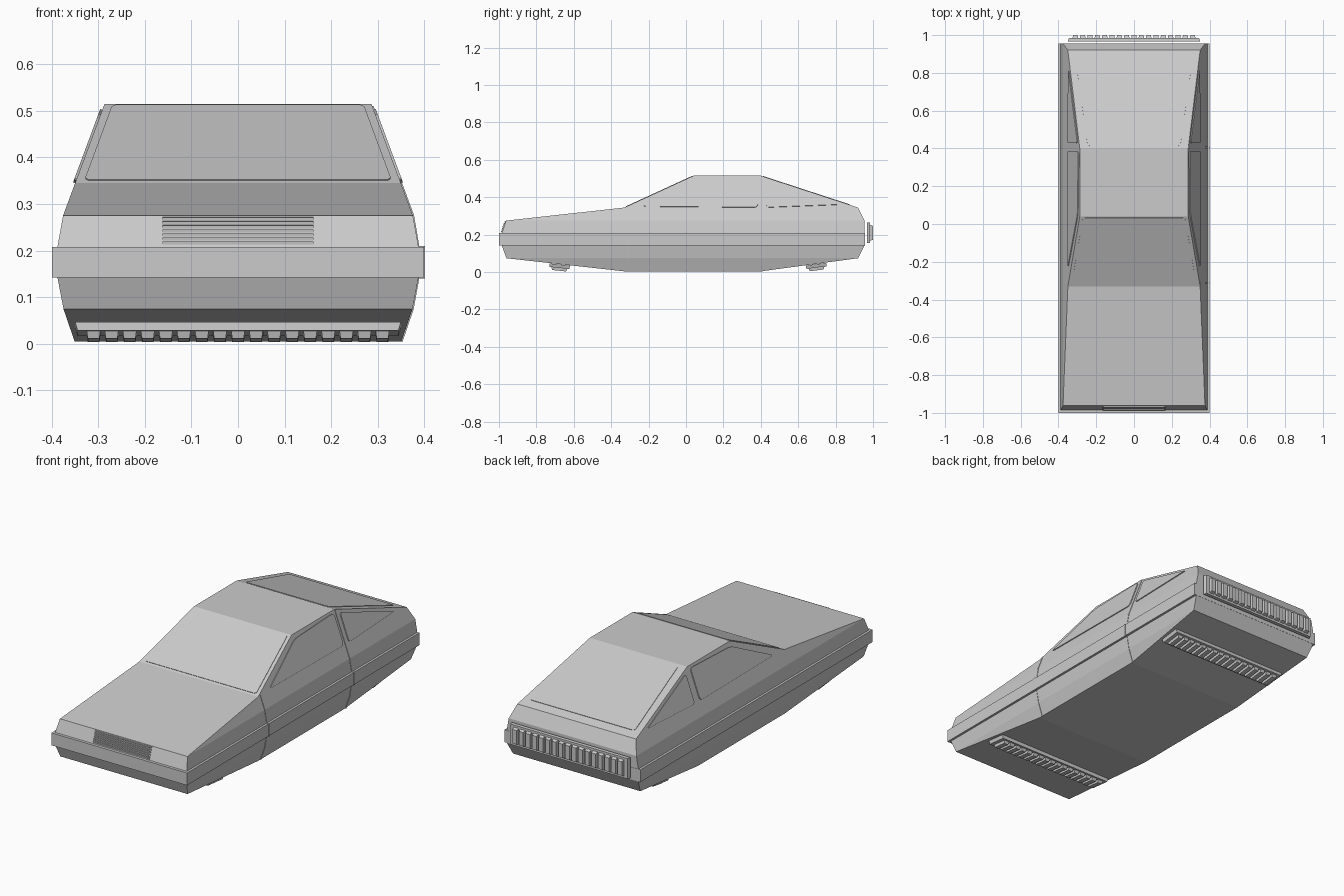
import bpy, bmesh, math
from mathutils import Vector, Matrix

if "Cube" in bpy.data.objects:
    bpy.data.objects.remove(bpy.data.objects["Cube"])

grey = bpy.data.materials.new("plain grey")
grey.diffuse_color = (0.6, 0.6, 0.6, 1)
grey.use_nodes = True
grey.node_tree.nodes["Principled BSDF"].inputs["Base Color"].default_value = grey.diffuse_color


def finish(bm, name):
    bmesh.ops.recalc_face_normals(bm, faces=bm.faces[:])
    me = bpy.data.meshes.new(name)
    bm.to_mesh(me)
    bm.free()
    me.materials.append(grey)
    ob = bpy.data.objects.new(name, me)
    bpy.context.collection.objects.link(ob)
    return ob


def add_box(bm, size, centre, mat=Matrix(), taper=1.0):
    """Box in local axes; the +z end is scaled by taper."""
    vs = bmesh.ops.create_cube(bm, size=1)["verts"]
    for v in vs:
        k = taper if v.co.z > 0 else 1.0
        p = Vector((v.co.x * size[0] * k, v.co.y * size[1] * k, v.co.z * size[2]))
        v.co = mat @ (p + Vector(centre))


def plate(name, pts, thick, rounding, mirror=False):
    """Thin pane with rounded corners, half sunk in the body surface."""
    bm = bmesh.new()
    bm.faces.new([bm.verts.new(p) for p in pts])
    bmesh.ops.bevel(bm, geom=bm.verts[:], offset=rounding, segments=3,
                    profile=0.5, affect='VERTICES')
    ob = finish(bm, name)
    s = ob.modifiers.new("thickness", 'SOLIDIFY')
    s.thickness, s.offset = thick, 0
    if mirror:
        ob.modifiers.new("mirror", 'MIRROR')
    return ob


# half width of the body against height
SECTION = [(0.004, 0.351), (0.074, 0.375), (0.142, 0.388),
           (0.208, 0.388), (0.275, 0.376), (0.515, 0.287)]


def half_width(z):
    for (z0, w0), (z1, w1) in zip(SECTION, SECTION[1:]):
        if z <= z1:
            return w0 + (w1 - w0) * (z - z0) / (z1 - z0)
    return SECTION[-1][1]


# body: side profile as a prism, trimmed by sloping side planes
profile = [(-.985, .208), (-.962, .275), (-.33, .345), (.04, .515), (.40, .515),
           (.92, .345), (.955, .275), (.955, .142), (.92, .074), (.40, .004),
           (-.33, .004), (-.96, .074), (-.985, .142)]
bm = bmesh.new()
f = bm.faces.new([bm.verts.new((-0.388, y, z)) for y, z in profile])
ex = bmesh.ops.extrude_face_region(bm, geom=[f])["geom"]
bmesh.ops.translate(bm, vec=(0.776, 0, 0),
                    verts=[g for g in ex if isinstance(g, bmesh.types.BMVert)])
if not f.is_valid or len(bm.faces) < len(profile) + 2:
    bmesh.ops.holes_fill(bm, edges=[e for e in bm.edges if e.is_boundary])
for i in (3, 4, 1, 0):
    (z0, w0), (z1, w1) = SECTION[i], SECTION[i + 1]
    for s in (1, -1):
        bmesh.ops.bisect_plane(bm, geom=bm.verts[:] + bm.edges[:] + bm.faces[:],
                               dist=1e-5, plane_co=(s * w0, 0, z0),
                               plane_no=(s * (z1 - z0), 0, w0 - w1), clear_outer=True)
        rim = [e for e in bm.edges if e.is_boundary]
        if rim:
            bmesh.ops.edgeloop_fill(bm, edges=rim)
finish(bm, "body")

# belt bumper band all round
bm = bmesh.new()
add_box(bm, (0.8, 1.956, 0.066), (0, -0.022, 0.175))
finish(bm, "belt_band")


# windows
def side(pts):
    return [(half_width(z), y, z) for y, z in pts]


plate("front_side_window", side([(-.235, .35), (.05, .492), (.385, .503), (.385, .345)]),
      0.0095, 0.02, True)
plate("rear_side_window", side([(.43, .345), (.43, .49), (.82, .36)]), 0.0095, 0.015, True)


def slope_pane(name, low, high, wl, wh):
    pts = [(-wl, *low), (wl, *low), (wh, *high), (-wh, *high)]
    plate(name, pts, 0.005, 0.015)


slope_pane("windshield", (-.319, .35), (.034, .512), .33, .27)
slope_pane("rear_window", (.874, .36), (.412, .511), .31, .245)


# door seams on one side, following the body section
def seam(name, y, top):
    path = [(half_width(z), z) for z in (0.004, 0.074, 0.142)]
    path += [(0.4, 0.142), (0.4, 0.208)]
    path += [(half_width(z), z) for z in (0.208, 0.275, top)]
    bm = bmesh.new()
    rows = [[bm.verts.new((x, y + d, z)) for d in (-0.004, 0.004)] for x, z in path]
    for a, b in zip(rows, rows[1:]):
        bm.faces.new((a[0], a[1], b[1], b[0]))
    m = finish(bm, name).modifiers.new("thickness", 'SOLIDIFY')
    m.thickness, m.offset = 0.005, 0


seam("front_door_seam", -0.31, 0.345)
seam("rear_door_seam", 0.405, 0.51)


# finned vents: base plate and a row of tapered fins, local z points outward
def vent(name, loc, rot):
    mat = Matrix.Translation(loc) @ Matrix.Rotation(rot, 4, 'X')
    bm = bmesh.new()
    add_box(bm, (0.70, 0.11, 0.018), (0, 0, 0.009), mat, 0.985)
    for i in range(17):
        add_box(bm, (0.029, 0.086, 0.015), ((i - 8) * 0.0388, 0, 0.0255), mat, 0.86)
    finish(bm, name)


vent("rear_vent", (0, 0.967, 0.21), math.radians(-90))
vent("front_under_vent", (0, -0.675, 0.040), math.pi - 0.108)
vent("back_under_vent", (0, 0.695, 0.042), math.pi + 0.13)

# nose grille: thin backing plate with horizontal louvres
lean = math.atan2(0.023, 0.067)
mat = Matrix.Translation((0, -0.9735, 0.2415)) @ Matrix.Rotation(-lean, 4, 'X')
bm = bmesh.new()
add_box(bm, (0.335, 0.006, 0.066), (0, 0, 0), mat)
for i in range(7):
    tilt = mat @ Matrix.Translation((0, -0.003, (i - 3) * 0.0092)) @ Matrix.Rotation(0.45, 4, 'X')
    add_box(bm, (0.325, 0.008, 0.006), (0, 0, 0), tilt)
finish(bm, "nose_grille")
